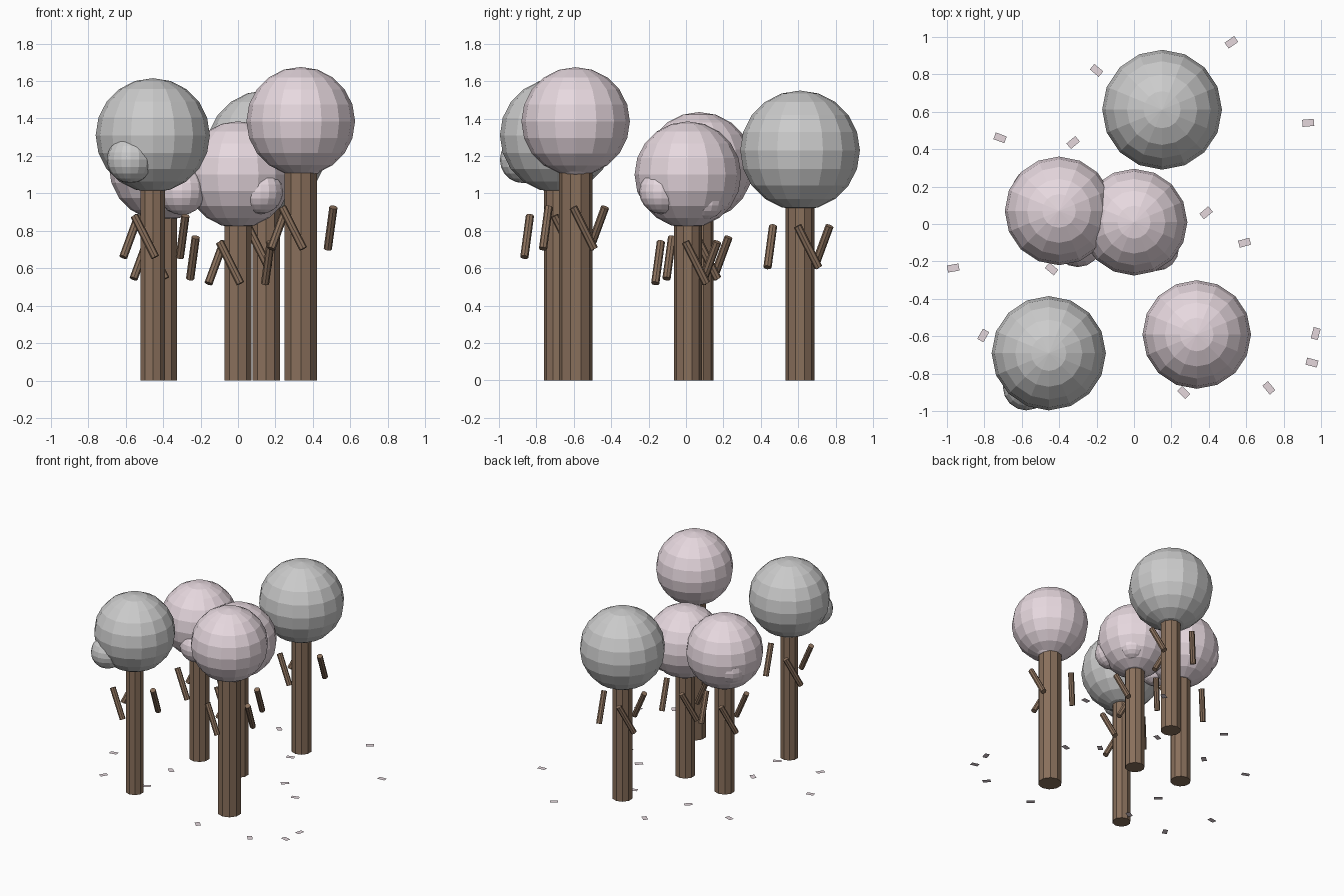
import bpy
from math import radians, cos, sin, pi
from mathutils import Vector

if "Cube" in bpy.data.objects:
    bpy.data.objects.remove(bpy.data.objects["Cube"])


def material(name, rgb):
    m = bpy.data.materials.new(name)
    m.diffuse_color = (*rgb, 1)
    m.use_nodes = True
    m.node_tree.nodes["Principled BSDF"].inputs["Base Color"].default_value = m.diffuse_color
    return m


BARK = material("bark", (0.25, 0.16, 0.105))
PINK = material("pink_blossom", (0.80, 0.69, 0.74))
WHITE = material("white_blossom", (0.80, 0.78, 0.78))
PETAL = material("fallen_petal", (0.78, 0.68, 0.72))


def finish(name, mat):
    ob = bpy.context.object
    ob.name = name
    ob.data.materials.append(mat)
    return ob


def ball(name, loc, r, mat, segs=16, rings=10):
    bpy.ops.mesh.primitive_uv_sphere_add(segments=segs, ring_count=rings, radius=r, location=loc)
    return finish(name, mat)


def rod(name, loc, r, length, mat, sides, direction=(0, 0, 1)):
    bpy.ops.mesh.primitive_cylinder_add(vertices=sides, radius=r, depth=length, location=loc)
    ob = finish(name, mat)
    ob.rotation_mode = 'QUATERNION'
    ob.rotation_quaternion = Vector((0, 0, 1)).rotation_difference(Vector(direction))
    return ob


def tree(x, y, trunk_r, crown_z, crown_r, branch_z, mat, clumps):
    rod("trunk", (x, y, crown_z / 2), trunk_r, crown_z, BARK, 10)
    ball("crown", (x, y, crown_z), crown_r, mat)
    # smaller blossom clumps bulging out of the crown
    for dx, dy, dz, r in clumps:
        ball("blossom_clump", (x + dx, y + dy, crown_z + dz), r, mat)
    # three stray branches, each leaning sideways around the trunk
    for k in range(3):
        a = radians(15 + 120 * k)
        t = a - pi / 2
        rod("branch", (x + 0.165 * cos(a), y + 0.165 * sin(a), branch_z), 0.022, 0.25, BARK, 8,
            (sin(0.48) * cos(t), sin(0.48) * sin(t), cos(0.48)))


# trees: position, trunk radius, crown height and radius, branch height
tree(-0.455, -0.69, 0.069, 1.31, 0.305, 0.77, WHITE, [(-0.12, -0.18, -0.13, 0.125)])
tree(0.335, -0.59, 0.09, 1.385, 0.29, 0.815, PINK, [(0.03, 0.0, -0.19, 0.11)])
tree(0.0, 0.01, 0.075, 1.10, 0.285, 0.63, PINK,
     [(0.12, -0.14, -0.09, 0.12), (0.10, 0.09, -0.13, 0.11)])
tree(-0.40, 0.07, 0.078, 1.145, 0.29, 0.655, PINK,
     [(0.10, -0.17, -0.13, 0.13), (-0.13, 0.11, -0.06, 0.12)])
tree(0.15, 0.61, 0.077, 1.23, 0.32, 0.715, WHITE, [])

# fallen petals: x, y, turn in degrees
for px, py, turn in [
    (0.52, 0.97, 35), (-0.20, 0.82, -40), (-0.715, 0.46, -20), (-0.325, 0.435, 40),
    (0.93, 0.54, 5), (0.385, 0.06, 40), (0.59, -0.10, 15), (-0.965, -0.235, 10),
    (-0.44, -0.24, -40), (-0.805, -0.595, 60), (0.97, -0.585, 75), (0.95, -0.74, -15),
    (0.72, -0.875, -50), (0.265, -0.90, -45), (0.155, 0.46, 20), (-0.43, -0.57, 30),
]:
    bpy.ops.mesh.primitive_plane_add(size=1, location=(px, py, 0.004), rotation=(0, 0, radians(turn)))
    bpy.context.object.scale = (0.062, 0.038, 1)
    finish("petal", PETAL)
